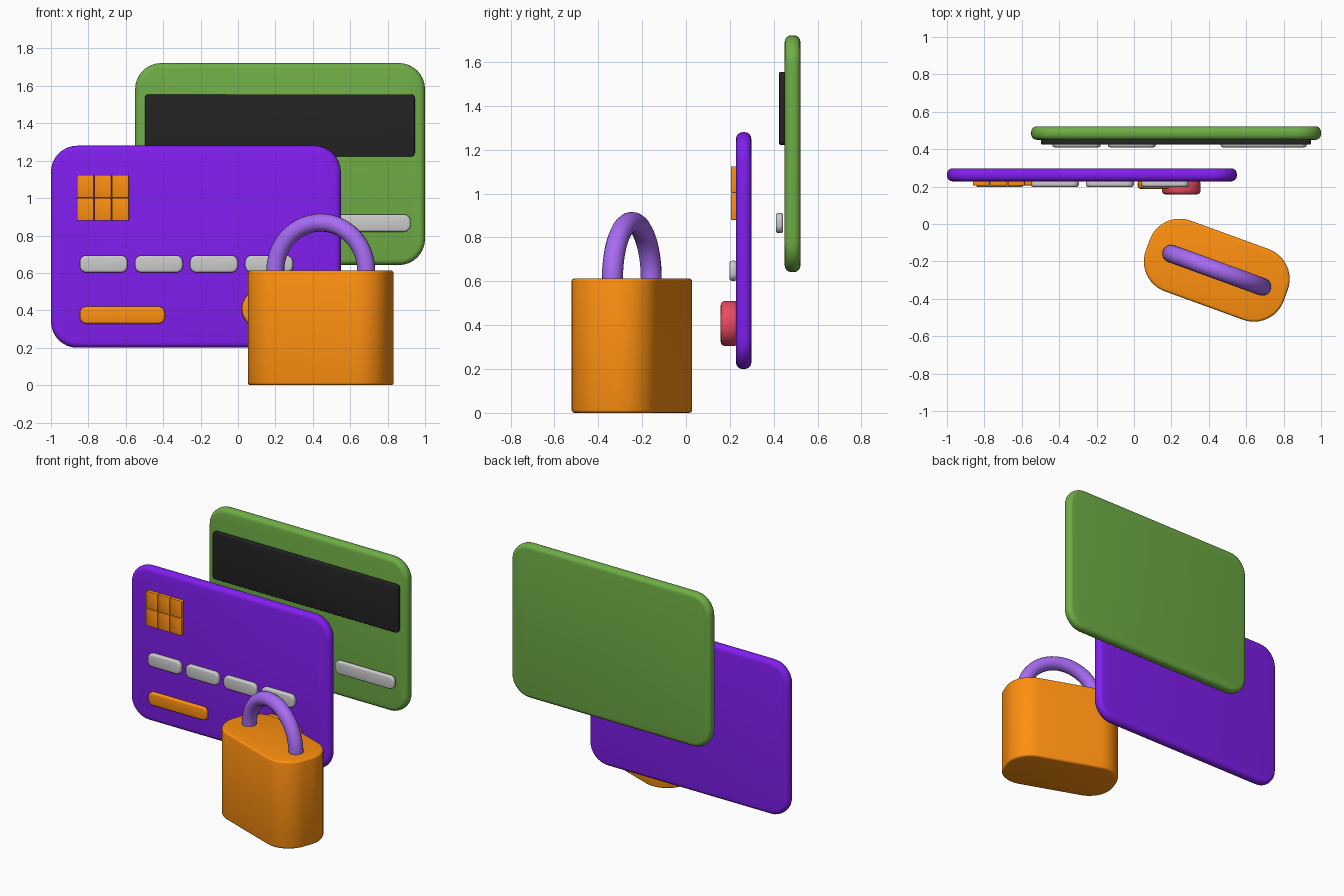
import bpy, bmesh, math
from mathutils import Matrix, Vector

if "Cube" in bpy.data.objects:
    bpy.data.objects.remove(bpy.data.objects["Cube"])


def material(name, rgb):
    m = bpy.data.materials.new(name)
    m.diffuse_color = (*rgb, 1)
    m.use_nodes = True
    m.node_tree.nodes["Principled BSDF"].inputs["Base Color"].default_value = m.diffuse_color
    return m


PURPLE = material("purple", (0.22, 0.013, 0.87))
LILAC = material("lilac", (0.39, 0.15, 0.90))
GREEN = material("green", (0.16, 0.42, 0.06))
ORANGE = material("orange", (1.0, 0.28, 0.005))
RED = material("red", (0.85, 0.07, 0.12))
BLACK = material("black", (0.017, 0.017, 0.017))
SILVER = material("silver", (0.76, 0.76, 0.76))


def finish(obj, mat):
    obj.data.materials.append(mat)
    bpy.ops.object.select_all(action='DESELECT')
    obj.select_set(True)
    bpy.context.view_layer.objects.active = obj
    bpy.ops.object.shade_smooth_by_angle(angle=math.radians(35))
    return obj


def rounded_prism(name, w, h, depth, radius, bevel, mat, matrix, steps=8, segs=3):
    """Rounded rectangle w x h, raised along +z by depth, with softened rims."""
    bm = bmesh.new()
    ring = []
    for k, (sx, sy) in enumerate([(1, 1), (-1, 1), (-1, -1), (1, -1)]):
        for i in range(steps + 1):
            a = math.pi / 2 * (k + i / steps)
            ring.append(bm.verts.new((sx * (w / 2 - radius) + radius * math.cos(a),
                                      sy * (h / 2 - radius) + radius * math.sin(a), 0)))
    bmesh.ops.remove_doubles(bm, verts=ring, dist=1e-5)
    face = bm.faces.new([v for v in ring if v.is_valid])
    top = bmesh.ops.extrude_face_region(bm, geom=[face], use_keep_orig=True)
    bmesh.ops.translate(bm, vec=(0, 0, depth),
                        verts=[g for g in top["geom"] if isinstance(g, bmesh.types.BMVert)])
    bmesh.ops.recalc_face_normals(bm, faces=bm.faces)
    rims = [e for e in bm.edges if abs(e.verts[0].co.z - e.verts[1].co.z) < 1e-6]
    bmesh.ops.bevel(bm, geom=rims, offset=bevel, segments=segs, profile=0.5,
                    affect='EDGES', clamp_overlap=True)
    bm.transform(matrix)
    mesh = bpy.data.meshes.new(name)
    bm.to_mesh(mesh)
    bm.free()
    obj = bpy.data.objects.new(name, mesh)
    bpy.context.collection.objects.link(obj)
    return finish(obj, mat)


def plate(name, x0, x1, z0, z1, y_front, y_back, radius, bevel, mat, **kw):
    """Upright plate facing the front, given by its extents."""
    m = Matrix.Translation(((x0 + x1) / 2, y_back, (z0 + z1) / 2)) @ Matrix.Rotation(math.pi / 2, 4, 'X')
    return rounded_prism(name, x1 - x0, z1 - z0, y_back - y_front, radius, bevel, mat, m, **kw)


# Two bank cards
plate("front_card", -1.0, 0.55, 0.20, 1.28, 0.228, 0.298, 0.14, 0.03, PURPLE, segs=4)
plate("back_card", -0.55, 1.0, 0.642, 1.722, 0.45, 0.522, 0.14, 0.03, GREEN, segs=4)

# Back card: magnetic stripe and number fields
plate("magnetic_stripe", -0.498, 0.945, 1.222, 1.555, 0.425, 0.455, 0.02, 0.006, BLACK)
for i, (x0, x1) in enumerate([(-0.437, -0.178), (-0.14, 0.117), (0.463, 0.923)]):
    plate(f"back_field_{i + 1}", x0, x1, 0.82, 0.912, 0.41, 0.443, 0.036, 0.012, SILVER)

# Front card: chip contacts
for c in range(3):
    for r in range(2):
        x, z = -0.862 + c * 0.0935, 0.88 + r * 0.123
        plate(f"chip_contact_{c + 1}_{r + 1}", x, x + 0.091, z, z + 0.121,
              0.205, 0.235, 0.006, 0.004, ORANGE, steps=3, segs=2)

# Front card: number groups and name bar
for i in range(4):
    x = -0.846 + i * 0.2947
    plate(f"number_group_{i + 1}", x, x + 0.256, 0.602, 0.694, 0.198, 0.233, 0.036, 0.012, SILVER)
plate("name_bar", -0.846, -0.39, 0.328, 0.42, 0.205, 0.235, 0.036, 0.012, ORANGE)

# Front card: overlapping discs
plate("orange_disc", 0.02, 0.226, 0.305, 0.511, 0.188, 0.235, 0.103, 0.015, ORANGE, steps=10)
plate("red_disc", 0.15, 0.356, 0.305, 0.511, 0.158, 0.235, 0.103, 0.02, RED, steps=10)

# Padlock body
lock = Matrix.Translation((0.4425, -0.247, 0)) @ Matrix.Rotation(math.radians(-20), 4, 'Z')
rounded_prism("padlock_body", 0.785, 0.402, 0.613, 0.17, 0.014, ORANGE, lock, steps=12)

# Padlock shackle: swept arch with legs sunk into the body
curve = bpy.data.curves.new("shackle_path", 'CURVE')
curve.dimensions = '3D'
curve.bevel_depth = 0.048
curve.bevel_resolution = 6
curve.use_fill_caps = True
R, Z = 0.259, 0.61
path = [(R, 0.55)]
path += [(R * math.cos(math.pi * i / 28), Z + R * math.sin(math.pi * i / 28)) for i in range(29)]
path += [(-R, 0.55)]
spline = curve.splines.new('POLY')
spline.points.add(len(path) - 1)
for p, (x, z) in zip(spline.points, path):
    p.co = (*(lock @ Vector((x, 0, z))), 1)
temp = bpy.data.objects.new("shackle_path", curve)
bpy.context.collection.objects.link(temp)
mesh = bpy.data.meshes.new_from_object(temp.evaluated_get(bpy.context.evaluated_depsgraph_get()))
bpy.data.objects.remove(temp)
mesh.materials.clear()
shackle = bpy.data.objects.new("padlock_shackle", mesh)
bpy.context.collection.objects.link(shackle)
finish(shackle, LILAC)
